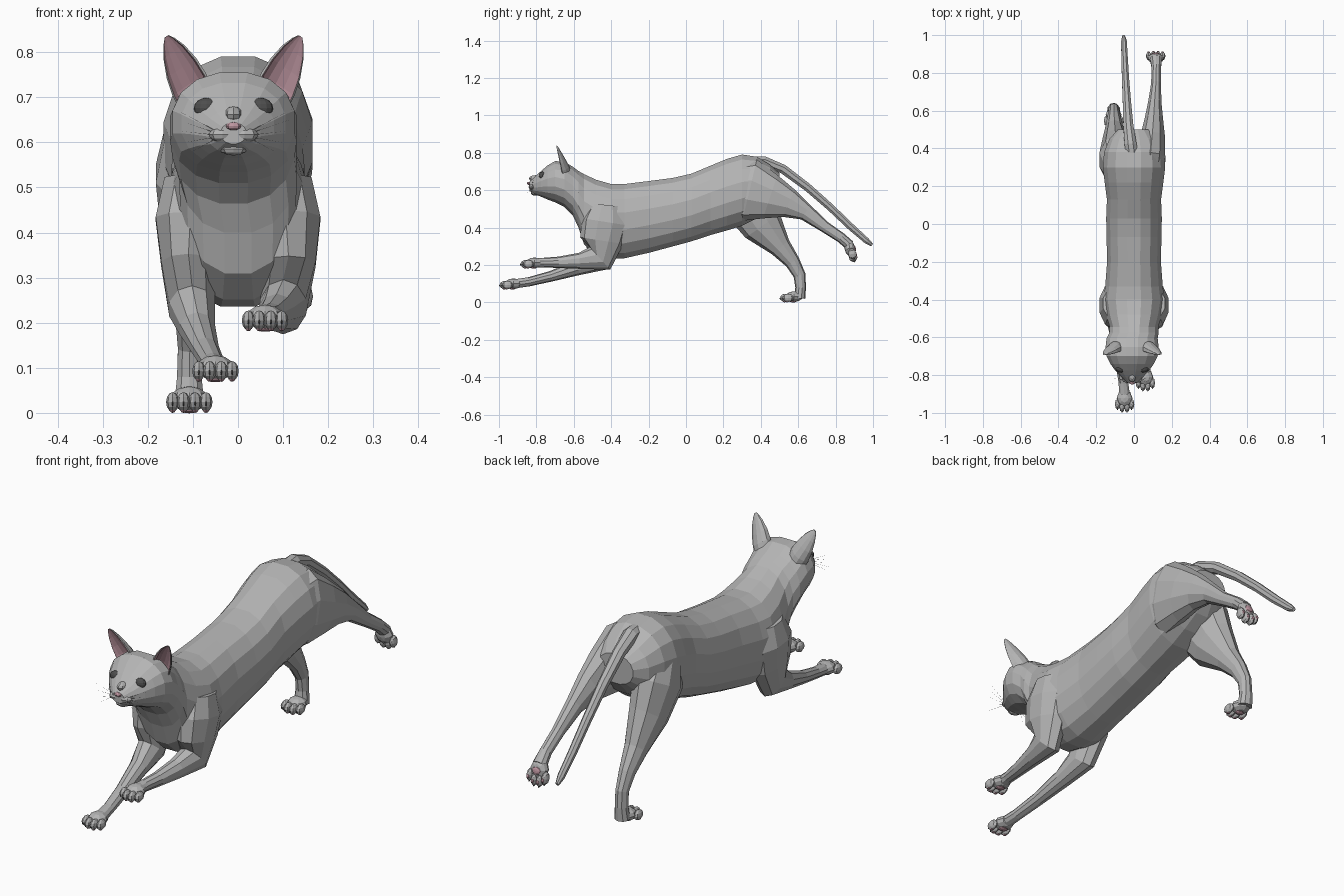
import bpy, bmesh, math
from mathutils import Vector, Matrix

def material(name, rgb):
    m = bpy.data.materials.new(name)
    m.diffuse_color = (*rgb, 1)
    return m

GREY = material("grey fur", (0.46, 0.46, 0.46))
PINK = material("pink skin", (0.52, 0.31, 0.36))
DARK = material("dark eye", (0.075, 0.075, 0.075))
MATS = [GREY, PINK, DARK]
CX = -0.01  # head centre line

def finish(name, bm):
    bmesh.ops.recalc_face_normals(bm, faces=bm.faces)
    me = bpy.data.meshes.new(name)
    bm.to_mesh(me)
    bm.free()
    for m in MATS:
        me.materials.append(m)
    ob = bpy.data.objects.new(name, me)
    bpy.context.collection.objects.link(ob)
    return ob

def bridge(bm, rings):
    """Skin a list of closed vertex rings and cap both ends."""
    n = len(rings[0])
    for a, b in zip(rings, rings[1:]):
        for i in range(n):
            bm.faces.new((a[i], a[(i + 1) % n], b[(i + 1) % n], b[i]))
    bm.faces.new(rings[0])
    bm.faces.new(rings[-1])

def loft(name, path, sides, power=2.0, upright=False):
    """path rows: x, y, z, half width (x), half depth across the path."""
    bm = bmesh.new()
    pts = [Vector(p[:3]) for p in path]
    rings = []
    for i, p in enumerate(path):
        t = (pts[min(i + 1, len(pts) - 1)] - pts[max(i - 1, 0)]).normalized()
        a = Vector((1, 0, 0))
        b = Vector((0, 0, 1)) if upright else t.cross(a).normalized()
        ring = []
        for k in range(sides):
            ang = 2 * math.pi * (k + 0.5) / sides
            c, s = math.cos(ang), math.sin(ang)
            c = math.copysign(abs(c) ** (2 / power), c)
            s = math.copysign(abs(s) ** (2 / power), s)
            ring.append(bm.verts.new(pts[i] + a * c * p[3] * 1.02 + b * s * p[4] * 1.02))
        rings.append(ring)
    bridge(bm, rings)
    return finish(name, bm)

def blob(bm, loc, radii, mat=0, frame=Matrix(), seg=8, rows=6):
    """Ellipsoid added to bm."""
    m = frame @ Matrix.Translation(loc) @ Matrix.Diagonal((*radii, 1))
    r = bmesh.ops.create_uvsphere(bm, u_segments=seg, v_segments=rows, radius=1, matrix=m)
    for f in {f for v in r["verts"] for f in v.link_faces}:
        f.material_index = mat

# Head, neck and torso: y, top z, bottom z, half width
profile = [
    (-0.838, .643, .597, .028), (-0.808, .672, .577, .060), (-0.775, .702, .565, .090),
    (-0.740, .732, .550, .115), (-0.700, .755, .535, .135), (-0.650, .752, .510, .140),
    (-0.605, .725, .465, .135), (-0.575, .702, .400, .130), (-0.545, .685, .310, .128),
    (-0.480, .655, .252, .148), (-0.400, .632, .236, .162), (-0.330, .632, .236, .152),
    (-0.200, .648, .265, .142), (-0.070, .665, .300, .145), (0.030, .688, .327, .147),
    (0.130, .730, .360, .143), (0.220, .767, .385, .155), (0.300, .790, .410, .165),
    (0.380, .778, .450, .158), (0.450, .735, .500, .130), (0.500, .690, .560, .085),
]
loft("body_and_head",
     [(CX if y < -0.6 else 0, y, (t + b) / 2, w, (t - b) / 2) for y, t, b, w in profile],
     16, 2.2, True)

# Legs: shoulder or hip down to wrist
loft("front_leg_left", [
    (-.095, -.42, .52, .07, .09), (-.105, -.43, .43, .08, .125), (-.110, -.445, .33, .062, .115),
    (-.102, -.47, .23, .052, .075), (-.090, -.58, .185, .040, .040), (-.072, -.72, .140, .030, .028),
    (-.056, -.84, .110, .026, .024), (-.050, -.91, .100, .030, .024)], 10)
loft("front_leg_right", [
    (.095, -.42, .52, .07, .09), (.105, -.43, .43, .08, .125), (.112, -.45, .33, .062, .115),
    (.100, -.46, .235, .052, .080), (.086, -.57, .222, .040, .042), (.072, -.68, .214, .030, .030),
    (.062, -.76, .213, .026, .025), (.060, -.80, .212, .030, .024)], 10)
loft("hind_leg_left", [
    (-.090, .29, .64, .07, .09), (-.097, .34, .53, .088, .140), (-.100, .41, .41, .072, .110),
    (-.104, .505, .295, .048, .058), (-.106, .57, .215, .034, .040), (-.107, .607, .145, .027, .032),
    (-.108, .613, .080, .028, .028), (-.108, .607, .022, .034, .030)], 10)
loft("hind_leg_right", [
    (.080, .26, .61, .07, .13), (.088, .34, .60, .080, .165), (.098, .45, .565, .068, .120),
    (.105, .55, .530, .050, .078), (.110, .64, .482, .036, .045), (.117, .74, .405, .027, .030),
    (.118, .83, .345, .026, .027), (.116, .875, .305, .032, .027)], 10)

# Tail
loft("tail", [
    (-.005, .32, .750, .035, .030), (-.018, .42, .752, .034, .030), (-.030, .52, .712, .028, .026),
    (-.038, .65, .615, .023, .023), (-.045, .77, .510, .020, .021), (-.050, .88, .405, .018, .020),
    (-.053, .965, .330, .016, .017), (-.055, .995, .307, .008, .009)], 8)

# Paws with four toes, claws and pads
def paw(name, wrist, fwd, up):
    f, u = Vector(fwd).normalized(), Vector(up)
    u = (u - f * u.dot(f)).normalized()
    s = f.cross(u)
    frame = Matrix.Translation(wrist) @ Matrix((s, f, u)).transposed().to_4x4()
    bm = bmesh.new()
    blob(bm, (0, .02, 0), (.042, .046, .028), 0, frame)
    blob(bm, (0, .025, -.024), (.021, .018, .008), 1, frame)
    for dx, dy in ((-.037, .052), (-.013, .066), (.013, .066), (.037, .052)):
        blob(bm, (dx, dy, -.007), (.0145, .029, .022), 0, frame)
        blob(bm, (dx, dy + .005, -.025), (.008, .011, .006), 1, frame, 6, 4)
        blob(bm, (dx, dy + .025, -.010), (.003, .007, .006), 2, frame, 6, 4)
    finish(name, bm)

paw("front_paw_left", (-.050, -.902, .100), (0, -1, 0), (0, 0, 1))
paw("front_paw_right", (.060, -.790, .212), (0, -1, 0), (0, 0, 1))
paw("hind_paw_left", (-.108, .598, .031), (0, -1, 0), (0, 0, 1))
paw("hind_paw_right", (.115, .872, .308), (0, .2, -1), (0, -1, 0))

# Ears: cupped shells, pink on the hollow front
def ear(side):
    bm = bmesh.new()
    wide = Vector((.82 * side, .12, -.55)).normalized()
    back = Vector((-.15 * side, 1, .15)).normalized()
    base, tip = Vector((CX + .098 * side, -.668, .728)), Vector((CX + .147 * side, -.690, .832))
    rings = []
    for t, w, d in ((-.25, .044, .045), (.0, .045, .042), (.35, .040, .030),
                    (.7, .028, .017), (.92, .015, .008), (1.03, .005, .003)):
        c = base.lerp(tip, t)
        arc = [math.pi * k / 6 for k in range(7)]
        pts = [c + wide * w * math.cos(a) + back * d * math.sin(a) for a in arc]
        pts += [c + wide * w * .9 * math.cos(a) + back * (d * .65 * math.sin(a) - .003)
                for a in reversed(arc)]
        rings.append([bm.verts.new(p) for p in pts])
    bridge(bm, rings)
    n = len(rings[0])
    for i, f in enumerate(bm.faces):
        if i < n * 5 and 7 <= i % n <= 12:
            f.material_index = 1
    finish("ear_" + ("right" if side > 0 else "left"), bm)

# Face pieces mirrored about the head centre line
for side, tag in ((-1, "left"), (1, "right")):
    ear(side)
    bm = bmesh.new()
    blob(bm, (CX + .060 * side, -.768, .676), (.028, .019, .023), 2, seg=12, rows=8)
    finish("eye_" + tag, bm)
    bm = bmesh.new()
    blob(bm, (CX + .024 * side, -.820, .617), (.031, .022, .017))
    finish("muzzle_" + tag, bm)
    # Whiskers
    bm = bmesh.new()
    for k in range(5):
        a = Vector((CX + .045 * side, -.822, .605 + .006 * k))
        b = Vector((CX + (.10 + .008 * k) * side, -.86 + .012 * k, .575 + .025 * k))
        ring = [bm.verts.new(a + Vector((0, .0007 * math.cos(q), .0007 * math.sin(q))))
                for q in (0, 2.1, 4.2)]
        end = bm.verts.new(b)
        for i in range(3):
            bm.faces.new((ring[i], ring[(i + 1) % 3], end))
    finish("whiskers_" + tag, bm)

# Nose, mouth line and chin
for name, loc, radii, mat in (
        ("nose", (CX, -.840, .636), (.017, .010, .009), 1),
        ("mouth", (CX, -.820, .600), (.038, .013, .004), 2),
        ("nose_bridge", (CX, -.805, .662), (.020, .034, .018), 0),
        ("chin", (CX, -.808, .585), (.030, .022, .014), 0)):
    bm = bmesh.new()
    blob(bm, loc, radii, mat)
    finish(name, bm)
